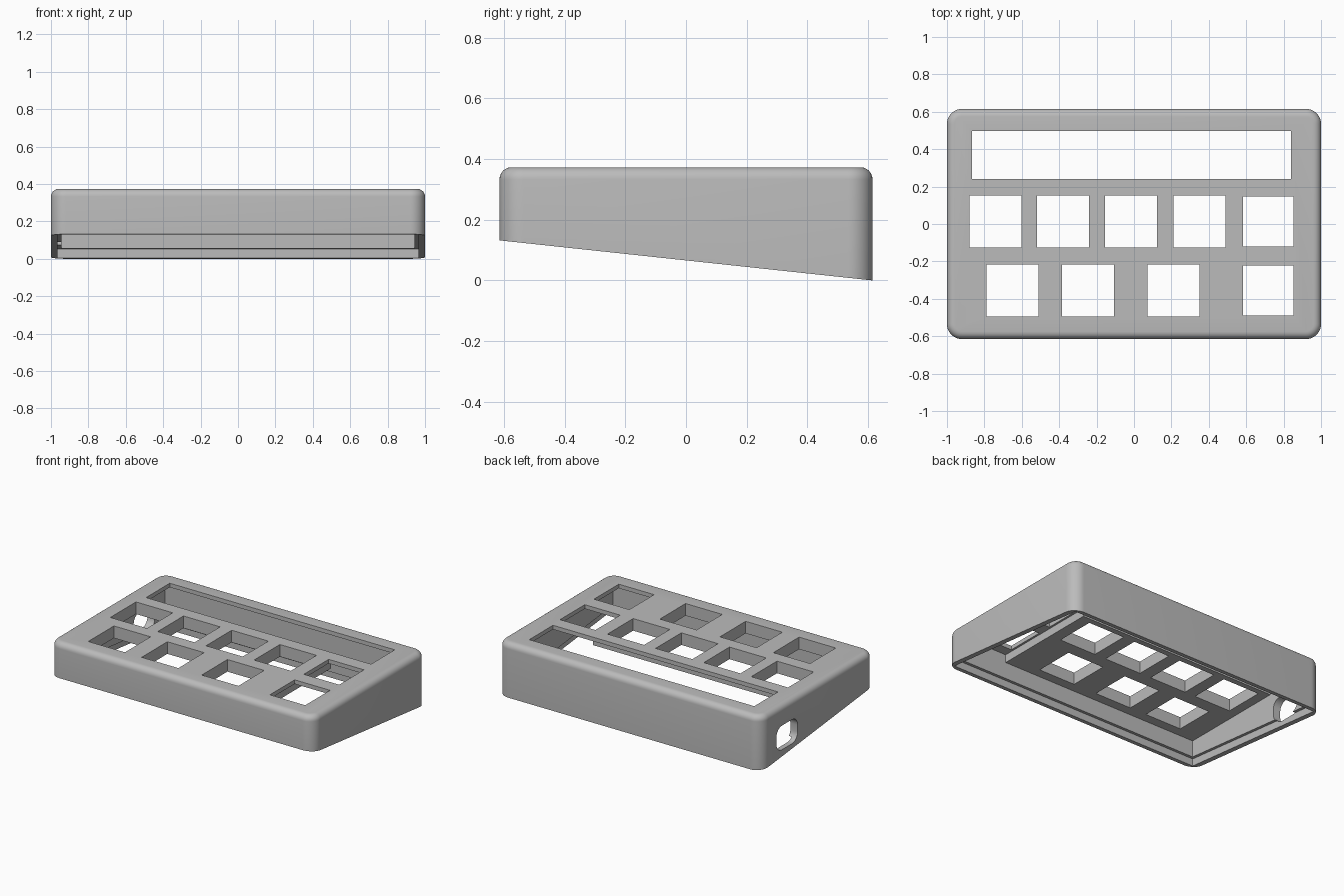
import bpy
import bmesh
from mathutils import Vector

if "Cube" in bpy.data.objects:
    bpy.data.objects.remove(bpy.data.objects["Cube"], do_unlink=True)

HALF_X, HALF_Y, TOP = 1.0, 0.615, 0.373


def underside(y):
    """Height of the sloping underside."""
    return 0.066 * (1 - y / HALF_Y)


def box_mesh(lo, hi):
    bm = bmesh.new()
    bmesh.ops.create_cube(bm, size=1)
    lo, hi = Vector(lo), Vector(hi)
    for v in bm.verts:
        v.co = Vector([lo[i] if v.co[i] < 0 else hi[i] for i in range(3)])
    return bm


def make(name, bm):
    bmesh.ops.recalc_face_normals(bm, faces=bm.faces[:])
    mesh = bpy.data.meshes.new(name)
    bm.to_mesh(mesh)
    bm.free()
    ob = bpy.data.objects.new(name, mesh)
    bpy.context.collection.objects.link(ob)
    return ob


def bevel(bm, edges, radius, segments):
    bmesh.ops.bevel(bm, geom=edges, offset=radius, segments=segments,
                    profile=0.5, affect='EDGES', clamp_overlap=True)


def along(edge, axis):
    d = edge.verts[0].co - edge.verts[1].co
    return all(abs(d[i]) < 1e-5 for i in range(3) if i != axis)


def combine(target, bm, operation='DIFFERENCE'):
    helper = make("helper", bm)
    helper.hide_render = True
    mod = target.modifiers.new("combine", 'BOOLEAN')
    mod.operation, mod.solver, mod.object = operation, 'EXACT', helper
    bpy.context.view_layer.objects.active = target
    bpy.ops.object.modifier_apply(modifier=mod.name)
    bpy.data.objects.remove(helper, do_unlink=True)


# Wedge-shaped outer case with round corners and a rounded top rim
bm = box_mesh((-HALF_X, -HALF_Y, 0), (HALF_X, HALF_Y, TOP))
for v in bm.verts:
    if v.co.z < 0.1:
        v.co.z = underside(v.co.y)
bevel(bm, [e for e in bm.edges if along(e, 2)], 0.08, 10)
rim = [e for e in bm.edges if all(v.co.z > TOP - 1e-4 for v in e.verts)]
bevel(bm, rim, 0.04, 6)
case = make("case", bm)

# Hollow interior
combine(case, box_mesh((-0.945, -0.56, -0.2), (0.945, 0.56, 0.345)))

# Sloping recess around the opening for a base plate
bm = box_mesh((-0.965, -0.583, -0.25), (0.965, 0.583, 0.2))
for v in bm.verts:
    if v.co.z > 0:
        v.co.z = underside(v.co.y) + 0.05
combine(case, bm)

# Thick plate under the main keys
combine(case, box_mesh((-0.955, -0.57, 0.29), (0.57, 0.19, 0.355)), 'UNION')

# Key holes: (row centre y, key centres x)
rows = [(0.0125, (-0.74, -0.38, -0.015, 0.35, 0.718)),
        (-0.355, (-0.65, -0.245, 0.21, 0.718))]
for y, centres in rows:
    for x in centres:
        h = 0.134 if x > 0.6 else 0.139
        combine(case, box_mesh((x - h, y - h, 0.25), (x + h, y + h, 0.5)))

# Display window
combine(case, box_mesh((-0.865, 0.24, 0.25), (0.84, 0.497, 0.5)))

# Rounded cable port in one side
bm = box_mesh((-1.1, 0.22, 0.07), (-0.85, 0.45, 0.235))
bevel(bm, [e for e in bm.edges if along(e, 0)], 0.06, 6)
combine(case, bm)

# Grey plastic
grey = bpy.data.materials.new("grey_plastic")
grey.use_nodes = True
colour = (0.5, 0.5, 0.5, 1)
grey.diffuse_color = colour
grey.node_tree.nodes["Principled BSDF"].inputs["Base Color"].default_value = colour
case.data.materials.clear()
case.data.materials.append(grey)
for p in case.data.polygons:
    p.material_index = 0

# Smooth rounded edges, crisp cut edges
bpy.ops.object.select_all(action='DESELECT')
case.select_set(True)
bpy.context.view_layer.objects.active = case
bpy.ops.object.shade_smooth_by_angle(angle=0.52)
